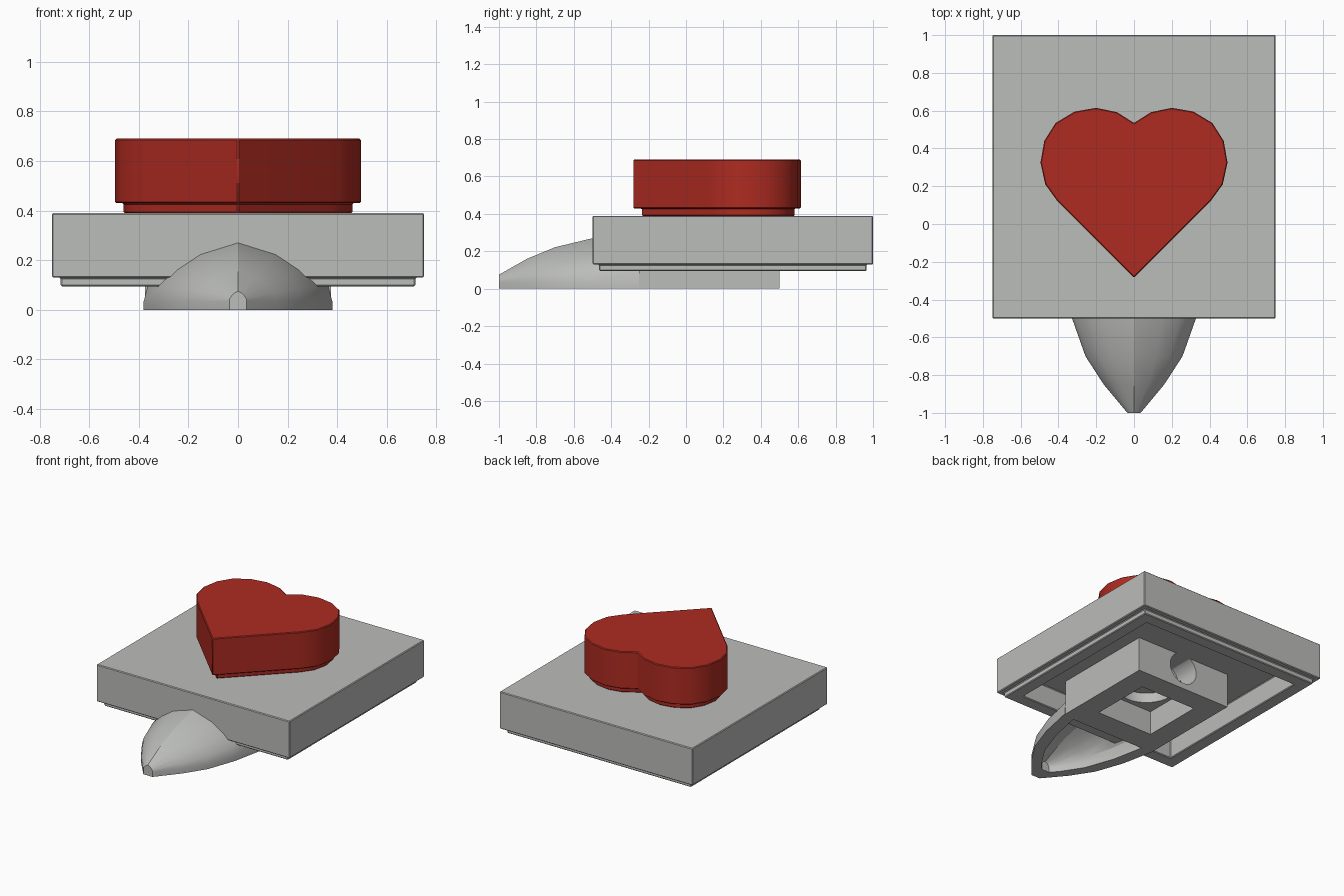
import bpy
import bmesh
from math import radians

cube = bpy.data.objects.get("Cube")
if cube:
    bpy.data.objects.remove(cube, do_unlink=True)


def material(name, rgb):
    mat = bpy.data.materials.new(name)
    mat.use_nodes = True
    colour = (*rgb, 1.0)
    mat.diffuse_color = colour
    mat.node_tree.nodes["Principled BSDF"].inputs["Base Color"].default_value = colour
    return mat


GREY = material("light grey", (0.50, 0.51, 0.495))
RED = material("bright red", (0.42, 0.024, 0.015))


def add_object(name, bm, mat):
    bmesh.ops.recalc_face_normals(bm, faces=bm.faces)
    mesh = bpy.data.meshes.new(name)
    bm.to_mesh(mesh)
    bm.free()
    mesh.materials.append(mat)
    obj = bpy.data.objects.new(name, mesh)
    bpy.context.collection.objects.link(obj)
    return obj


def activate(obj):
    bpy.ops.object.select_all(action="DESELECT")
    obj.select_set(True)
    bpy.context.view_layer.objects.active = obj


def finish(obj, angle, bevel=0.0):
    activate(obj)
    if bevel:
        mod = obj.modifiers.new("edge_bevel", "BEVEL")
        mod.width = bevel
        mod.segments = 1
        mod.limit_method = "ANGLE"
        mod.angle_limit = radians(60)
        bpy.ops.object.modifier_apply(modifier=mod.name)
    bpy.ops.object.shade_smooth_by_angle(angle=radians(angle))


def cut(obj, cutter):
    mod = obj.modifiers.new("cut", "BOOLEAN")
    mod.operation = "DIFFERENCE"
    mod.solver = "EXACT"
    mod.object = cutter
    activate(obj)
    bpy.ops.object.modifier_apply(modifier=mod.name)
    bpy.data.objects.remove(cutter, do_unlink=True)


def prism(name, outline, z0, z1, mat, steps=()):
    """Extrude an outline, then work its underside by (inset, depth) steps."""
    bm = bmesh.new()
    low = [bm.verts.new((x, y, z0)) for x, y in outline]
    high = [bm.verts.new((x, y, z1)) for x, y in outline]
    base = bm.faces.new(low)
    bm.faces.new(high)
    for i in range(len(low)):
        j = (i + 1) % len(low)
        bm.faces.new((low[i], low[j], high[j], high[i]))
    bmesh.ops.recalc_face_normals(bm, faces=bm.faces)
    for inset, depth in steps:
        bmesh.ops.inset_individual(bm, faces=[base], thickness=inset,
                                   depth=depth, use_even_offset=True)
    return add_object(name, bm, mat)


def rectangle(half, y0, y1):
    return [(-half, y0), (half, y0), (half, y1), (-half, y1)]


def cylinder(name, radius, depth, location, tilt=0.0):
    bpy.ops.mesh.primitive_cylinder_add(vertices=32, radius=radius, depth=depth,
                                        location=location, rotation=(tilt, 0, 0))
    obj = bpy.context.object
    obj.name = name
    obj.hide_render = True
    return obj


def arch_loft(name, stations, floor, mat):
    """Loft ridged arches along y through (y, half width, height) stations."""
    half = [(1, 0), (0.95, 0.26), (0.74, 0.54), (0.46, 0.8), (0, 1)]
    arch = half + [(-x, z) for x, z in reversed(half[:-1])]
    band = 0.035
    bm = bmesh.new()
    rings = []
    for y, w, h in stations:
        points = [(w, floor)] + [(w * a, band + (h - band) * b) for a, b in arch]
        points.append((-w, floor))
        rings.append([bm.verts.new((x, y, z)) for x, z in points])
    for a, b in zip(rings, rings[1:]):
        for i in range(len(a)):
            j = (i + 1) % len(a)
            bm.faces.new((a[i], a[j], b[j], b[i]))
    bm.faces.new(rings[0])
    bm.faces.new(rings[-1])
    return add_object(name, bm, mat)


# Square tile with a recessed lip and a hollow underside
tile = prism("tile", rectangle(0.75, -0.5, 1.0), 0.13, 0.39, GREY,
             [(0.035, 0), (0, 0.035), (0.09, 0), (0, -0.15)])
finish(tile, 30, 0.005)

# Heart button with its narrower foot
right = [(0.09, 0.592), (0.2, 0.615), (0.315, 0.595), (0.415, 0.535),
         (0.475, 0.44), (0.495, 0.325), (0.47, 0.21), (0.405, 0.12)]
heart_outline = ([(0, 0.535)] + right + [(0, -0.285)]
                 + [(-x, y) for x, y in reversed(right)])
heart = prism("heart_button", heart_outline, 0.43, 0.69, RED,
              [(0.033, 0), (0, 0.04)])
finish(heart, 40, 0.005)

# Square socket below, with a round recess and a hole in its back wall
socket = prism("socket", rectangle(0.375, -0.25, 0.5), 0, 0.3, GREY,
               [(0.155, 0), (0, -0.17)])
cut(socket, cylinder("recess_cutter", 0.19, 0.14, (0, 0.125, 0.17)))
cut(socket, cylinder("hole_cutter", 0.11, 0.3, (0, 0.47, 0.15), radians(90)))
finish(socket, 30)

# Hollow pointed nose in front of the socket
profile = [(-1.0, 0.035, 0.075), (-0.85, 0.16, 0.16), (-0.7, 0.257, 0.222),
           (-0.5, 0.328, 0.27), (-0.25, 0.38, 0.3)]
nose = arch_loft("nose", profile, 0, GREY)
inner = [(-0.9, 0.03, 0.07)] + [(y, w - 0.085, h - 0.065) for y, w, h in profile[1:-1]]
inner.append((-0.27, 0.29, 0.235))
hollow = arch_loft("nose_cutter", inner, -0.03, GREY)
hollow.hide_render = True
cut(nose, hollow)
finish(nose, 30)
